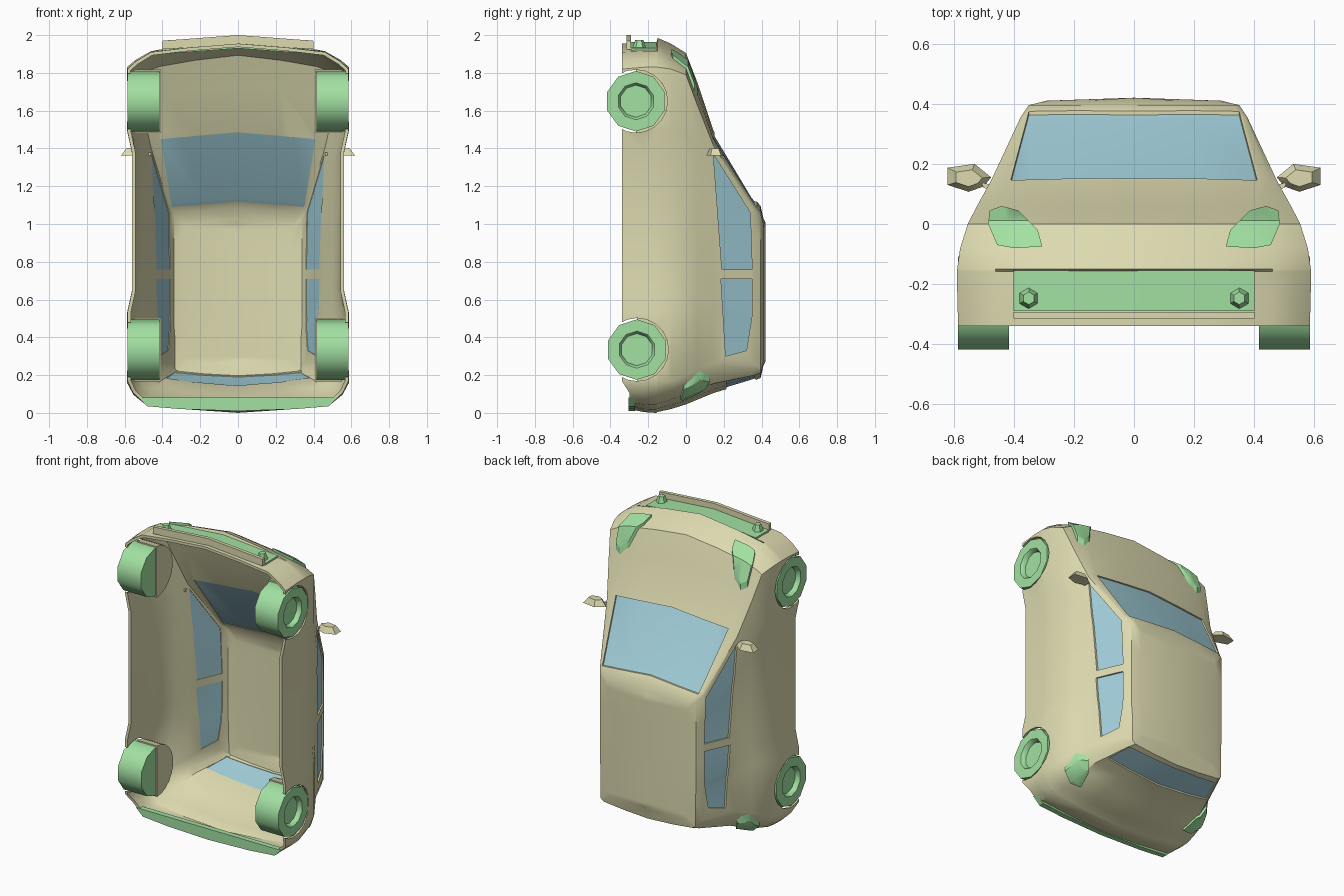
import bpy, bmesh, math

if "Cube" in bpy.data.objects:
    bpy.data.objects.remove(bpy.data.objects["Cube"])


def material(name, rgb):
    m = bpy.data.materials.new(name)
    m.diffuse_color = (*rgb, 1)
    m.use_nodes = True
    m.node_tree.nodes["Principled BSDF"].inputs["Base Color"].default_value = m.diffuse_color
    return m


PAINT = material("paint", (0.72, 0.70, 0.43))
GLASS = material("glass", (0.36, 0.62, 0.70))
TRIM = material("trim", (0.36, 0.75, 0.36))


def finish(bm, name, mat, angle=35):
    bmesh.ops.recalc_face_normals(bm, faces=bm.faces)
    me = bpy.data.meshes.new(name)
    bm.to_mesh(me)
    bm.free()
    ob = bpy.data.objects.new(name, me)
    bpy.context.collection.objects.link(ob)
    me.materials.append(mat)
    smooth(ob, angle)
    return ob


def activate(ob):
    bpy.ops.object.select_all(action='DESELECT')
    ob.select_set(True)
    bpy.context.view_layer.objects.active = ob


def smooth(ob, angle):
    activate(ob)
    bpy.ops.object.shade_smooth_by_angle(angle=math.radians(angle))


def loft(name, rings, mat, caps=True, angle=35):
    bm = bmesh.new()
    rows = [[bm.verts.new(p) for p in r] for r in rings]
    n = len(rows[0])
    for a, b in zip(rows, rows[1:]):
        for i in range(n):
            j = (i + 1) % n
            bm.faces.new((a[i], a[j], b[j], b[i]))
    if caps:
        bm.faces.new(rows[0])
        bm.faces.new(rows[-1])
    bmesh.ops.remove_doubles(bm, verts=bm.verts, dist=1e-5)
    bmesh.ops.dissolve_degenerate(bm, dist=1e-5, edges=bm.edges)
    return finish(bm, name, mat, angle)


def place(axis, p, h):
    u, v = p
    return {'x': (h, u, v), 'y': (u, h, v), 'z': (u, v, h)}[axis]


def prism(name, pts, axis, lo, hi, mat=PAINT, shrink=1.0):
    cu = sum(p[0] for p in pts) / len(pts)
    cv = sum(p[1] for p in pts) / len(pts)
    top = [(cu + (u - cu) * shrink, cv + (v - cv) * shrink) for u, v in pts]
    return loft(name, [[place(axis, p, lo) for p in pts], [place(axis, p, hi) for p in top]], mat)


def symmetric(half):
    # closes a right-hand outline across x = 0
    return half + [(-u, v) for u, v in reversed(half) if abs(u) > 1e-6]


def circle(cy, cz, r, n, start=0.0, sweep=2 * math.pi):
    return [(cy + r * math.cos(start + sweep * i / n), cz + r * math.sin(start + sweep * i / n))
            for i in range(n)]


def apply_mod(ob, kind, **kw):
    activate(ob)
    m = ob.modifiers.new(kind, kind)
    for k, v in kw.items():
        setattr(m, k, v)
    bpy.ops.object.modifier_apply(modifier=m.name)


# Body outlines at rising heights:
# y, front z, drop, corner x, side start z, front x, mid x, rear x, side end z, corner x, drop, rear z
LEVELS = [
    (-.34, 1.955, .045, .46, 1.82, .585, .56, .585, .17, .50, .035, .02),
    (-.22, 1.955, .04, .46, 1.83, .588, .562, .588, .16, .49, .04, .004),
    (-.158, 1.955, .04, .46, 1.83, .588, .562, .588, .16, .48, .045, .0),
    (-.15, 1.985, .07, .46, 1.83, .588, .562, .588, .16, .48, .045, .005),
    (-.08, 1.955, .07, .45, 1.82, .578, .558, .578, .17, .475, .05, .02),
    (0, 1.905, .06, .42, 1.79, .553, .54, .553, .20, .46, .05, .045),
    (.06, 1.75, .055, .41, 1.63, .522, .515, .52, .23, .44, .05, .07),
    (.145, 1.495, .045, .42, 1.415, .475, .47, .465, .26, .42, .05, .105),
    (.355, 1.145, .03, .36, 1.085, .377, .377, .372, .26, .345, .03, .168),
    (.395, 1.095, .03, .33, 1.05, .35, .35, .345, .23, .32, .025, .185),
    (.41, 1.03, .03, .28, .98, .29, .29, .28, .29, .27, .02, .25),
    (.42, 1.01, .03, 0, .96, 0, 0, 0, .31, 0, .02, .27),
]


def outline(y, zf, df, xf, zs, w1, xm, w2, ze, xr, dr, zr):
    L = zs - ze
    half = [(0, zf), (.55 * xf, zf - .45 * df), (xf, zf - df),
            (xf + .65 * (w1 - xf), zs + .45 * (zf - df - zs)),
            (w1, zs), (w1, zs - .2 * L), (xm, zs - .27 * L), (xm, ze + L / 2),
            (xm, ze + .29 * L), (w2, ze + .22 * L), (w2, ze),
            (xr + .65 * (w2 - xr), ze + .55 * (zr + dr - ze)),
            (xr, zr + dr), (.55 * xr, zr + .4 * dr), (0, zr)]
    full = half + [(-x, z) for x, z in reversed(half[1:-1])]
    return [(x, max(y, -.30) if z < .15 else y, z) for x, z in full]


RINGS = [outline(*lv) for lv in LEVELS]


def shell(name, mat, thick, offset):
    ob = loft(name, RINGS, mat, caps=False)
    apply_mod(ob, 'SOLIDIFY', thickness=thick, offset=offset)
    return ob


def cut(ob, tool, op):
    apply_mod(ob, 'BOOLEAN', object=tool, operation=op, solver='EXACT')


def discard(ob):
    bpy.data.objects.remove(ob, do_unlink=True)


body = shell("body", PAINT, .018, -1)

# Window openings and recessed glass
WINDOWS = {
    "front_side_glass": ([(.145, 1.37), (.34, 1.06), (.35, .76), (.19, .76)], 'x', -.7, .7),
    "rear_side_glass": ([(.185, .71), (.35, .71), (.35, .52), (.32, .33), (.21, .30)], 'x', -.7, .7),
    "windshield": (symmetric([(0, 1.485), (.41, 1.45), (.35, 1.09), (0, 1.12)]), 'y', .1, .5),
    "rear_glass": (symmetric([(0, .37), (.335, .36), (.38, .215), (0, .215)]), 'z', -.1, .25),
}
for name, spec in WINDOWS.items():
    tool = prism("cutter", *spec)
    cut(body, tool, 'DIFFERENCE')
    glass = shell(name, GLASS, .005, -5)
    cut(glass, tool, 'INTERSECT')
    smooth(glass, 35)
    discard(tool)

# Headlights and tail lights follow the body surface
LAMPS = {
    "headlight": ([(.305, -.075), (.32, -.02), (.385, .045), (.44, .06), (.48, .045),
                   (.485, 0), (.455, -.07), (.40, -.08)], 1.65, 2.0),
    "tail_light": ([(.40, -.02), (.47, -.03), (.53, -.01), (.51, .07), (.46, .125), (.42, .08)], -.1, .25),
}
for name, (pts, lo, hi) in LAMPS.items():
    for s, side in ((1, "right"), (-1, "left")):
        tool = prism("cutter", [(s * u, v) for u, v in pts], 'z', lo, hi)
        lamp = shell(f"{name}_{side}", TRIM, .03, 0)
        cut(lamp, tool, 'INTERSECT')
        smooth(lamp, 35)
        discard(tool)

# Wheels, wheel arches and inner wheel wells
TYRE = [(.415, 0), (.415, .16), (.585, .16), (.585, .098), (.575, .09), (.555, .085), (.555, 0)]
for label, cy, cz in (("front", -.265, 1.65), ("rear", -.26, .335)):
    tool = prism("cutter", circle(cy, cz, .167, 20), 'x', -.7, .7)
    cut(body, tool, 'DIFFERENCE')
    discard(tool)
    for s, side in ((1, "right"), (-1, "left")):
        loft(f"{label}_wheel_{side}",
             [[(s * x, *p) for p in circle(cy, cz, r, 10, math.pi / 10)] for x, r in TYRE],
             TRIM, caps=False, angle=40)
        arc = circle(cy, cz, .168, 12, -math.pi / 2, math.pi * 12 / 11)
        prism(f"{label}_wheel_well_{side}", arc, 'x', s * .408, s * .55)
smooth(body, 35)

# Grille, bumper lip and rear bumper trim
prism("grille", symmetric([(0, 1.964), (.40, 1.932), (.40, 1.90), (0, 1.93)]), 'y', -.29, -.155, TRIM)
prism("front_bumper_lip", symmetric([(0, 2.0), (.40, 1.97), (.40, 1.925), (0, 1.95)]), 'y', -.315, -.292)
prism("rear_bumper_trim", symmetric([(0, .01), (.30, .02), (.48, .035), (.53, .082), (0, .082)]),
      'y', -.305, -.27, TRIM)

# Fog lamps, mirrors and mirror stems
MIRROR = [(.475, .155), (.53, .20), (.62, .187), (.62, .13), (.55, .107), (.50, .125)]
for s, side in ((1, "right"), (-1, "left")):
    hexagon = [(s * .35 + .035 * math.sin(math.pi * i / 3), -.247 + .035 * math.cos(math.pi * i / 3))
               for i in range(6)]
    prism(f"fog_lamp_{side}", hexagon, 'z', 1.935, 1.975, TRIM, shrink=.6)
    prism(f"mirror_{side}", [(s * u, v) for u, v in MIRROR], 'z', 1.362, 1.40, shrink=.6)
    prism(f"mirror_stem_{side}", [(s * u, v) for u, v in ((.46, .11), (.50, .12), (.51, .14), (.46, .125))],
          'z', 1.362, 1.378)
